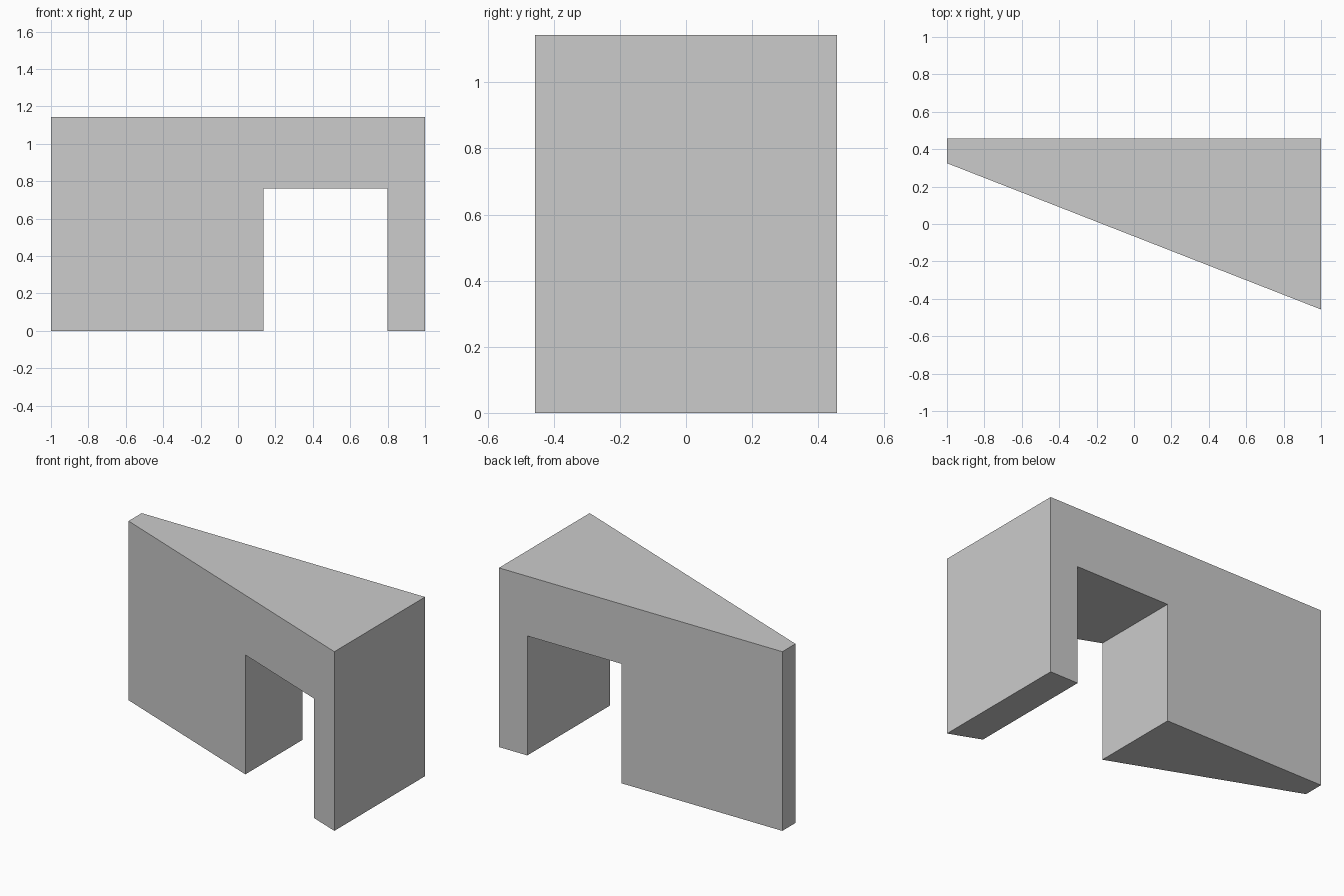
import bpy
import bmesh

cube = bpy.data.objects.get("Cube")
if cube:
    bpy.data.objects.remove(cube, do_unlink=True)

# Main dimensions
HEIGHT = 1.143
BACK = 0.457
FRONT_LEFT, FRONT_RIGHT = -0.457, 0.325   # front edge at +x and at -x
DOOR_MIN, DOOR_MAX, DOOR_TOP = 0.135, 0.8, 0.762

# Plain grey for the whole wall
grey = bpy.data.materials.new("plain_grey")
grey.use_nodes = True
colour = (0.6, 0.6, 0.6, 1)
grey.diffuse_color = colour
grey.node_tree.nodes["Principled BSDF"].inputs["Base Color"].default_value = colour


def front_y(x):
    """Depth of the slanted front plane at x."""
    return FRONT_RIGHT + (FRONT_LEFT - FRONT_RIGHT) * (x + 1) / 2


# Elevation of the wall with its doorway
profile = [(-1, 0), (DOOR_MIN, 0), (DOOR_MIN, DOOR_TOP), (DOOR_MAX, DOOR_TOP),
           (DOOR_MAX, 0), (1, 0), (1, HEIGHT), (-1, HEIGHT)]

# Extrude the elevation from the slanted front to the flat back
bm = bmesh.new()
front = bm.faces.new([bm.verts.new((x, front_y(x), z)) for x, z in profile])
extruded = bmesh.ops.extrude_face_region(bm, geom=[front], use_keep_orig=True)
for v in extruded["geom"]:
    if isinstance(v, bmesh.types.BMVert):
        v.co.y = BACK
bmesh.ops.recalc_face_normals(bm, faces=bm.faces)

mesh = bpy.data.meshes.new("wedge_wall_with_doorway")
bm.to_mesh(mesh)
bm.free()
mesh.materials.append(grey)
wall = bpy.data.objects.new("wedge_wall_with_doorway", mesh)
bpy.context.collection.objects.link(wall)
